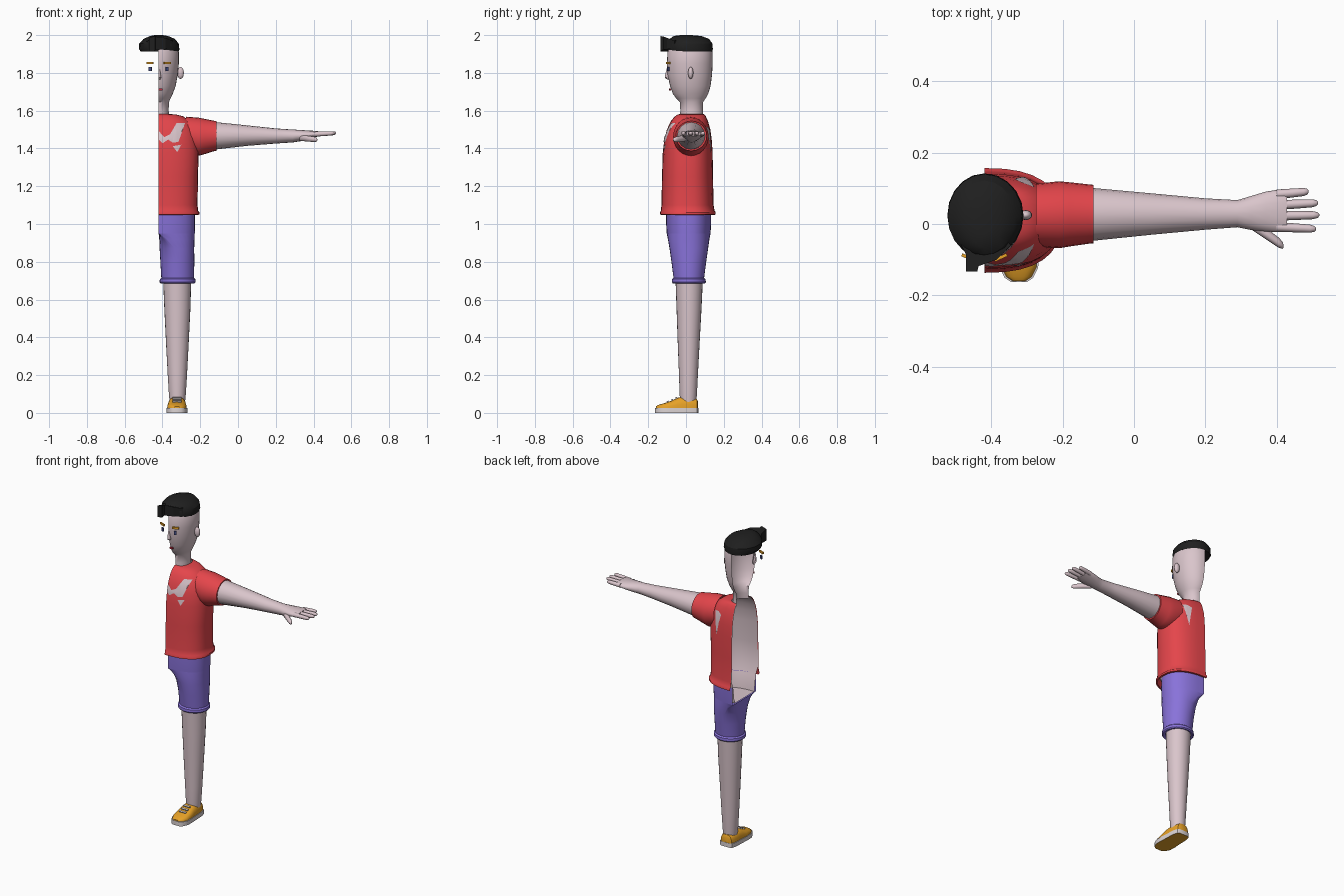
import bpy, bmesh, math
from mathutils import Vector
from mathutils.bvhtree import BVHTree

MID = -0.42  # cut plane of the half figure


def mat(name, r, g, b):
    m = bpy.data.materials.new(name)
    m.diffuse_color = (r, g, b, 1)
    return m


SKIN = mat("skin", 0.70, 0.56, 0.60)
RED = mat("shirt red", 0.78, 0.06, 0.07)
PURPLE = mat("shorts purple", 0.25, 0.17, 0.70)
BLACK = mat("hair black", 0.014, 0.014, 0.014)
ORANGE = mat("shoe orange", 0.80, 0.36, 0.02)
PALE = mat("sole pale", 0.72, 0.66, 0.66)
BLUE = mat("eye blue", 0.06, 0.08, 0.25)
LIP = mat("lip red", 0.55, 0.03, 0.06)


def finish(name, bm, *mats, angle=40):
    bmesh.ops.recalc_face_normals(bm, faces=bm.faces)
    me = bpy.data.meshes.new(name)
    bm.to_mesh(me)
    bm.free()
    for m in mats:
        me.materials.append(m)
    me.shade_smooth()
    me.set_sharp_from_angle(angle=math.radians(angle))
    ob = bpy.data.objects.new(name, me)
    bpy.context.collection.objects.link(ob)
    return ob


def loft(name, rings, m, closed=True, caps=(False, False), angle=40):
    bm = bmesh.new()
    vs = [[bm.verts.new(p) for p in r] for r in rings]
    n = len(vs[0])
    for a, b in zip(vs, vs[1:]):
        for i in range(n if closed else n - 1):
            j = (i + 1) % n
            bm.faces.new((a[i], a[j], b[j], b[i]))
    for want, r in zip(caps, (vs[0], vs[-1])):
        if want:
            bm.faces.new(r)
    return finish(name, bm, m, angle=angle)


def power(v, p):
    return math.copysign(abs(v) ** p, v)


def zring(z, cx, wo, wi, cy, d, p=1.0, n=24, half=False):
    """Horizontal ring with separate outer and inner half widths."""
    out = []
    for i in range(n // 2 + 1 if half else n):
        t = 2 * math.pi * i / n
        s, c = power(round(math.sin(t), 6), p), power(math.cos(t), p)
        out.append((cx + s * (wo if s > 0 else wi), cy - d * c, z))
    return out


def xring(x, cy, ry, cz, rz, n=16):
    return [(x, cy + ry * math.cos(2 * math.pi * i / n),
             cz + rz * math.sin(2 * math.pi * i / n)) for i in range(n)]


def half_loft(name, rows, m, p=1.0, n=32, caps=(False, False), grow=0.0):
    """rows: z, width, centre y, half depth"""
    return loft(name, [zring(z, MID, w + grow, 0, cy, d + grow, p, n, True)
                       for z, w, cy, d in rows], m, False, caps)


def box(name, c, size, m, rot=0.0):
    bm = bmesh.new()
    bmesh.ops.create_cube(bm, size=1)
    for v in bm.verts:
        v.co = Vector(a * b for a, b in zip(v.co, size))
    ob = finish(name, bm, m)
    ob.location = c
    ob.rotation_euler.z = rot
    return ob


def ball(name, c, r, m):
    bm = bmesh.new()
    bmesh.ops.create_uvsphere(bm, u_segments=14, v_segments=8, radius=1)
    for v in bm.verts:
        v.co = Vector(a * b + o for a, b, o in zip(v.co, r, c))
    return finish(name, bm, m, angle=60)


# shirt and the torso beneath it
chest = [(1.10, .206, .008, .138), (1.25, .208, .008, .135), (1.38, .212, .009, .132),
         (1.45, .205, .011, .125), (1.50, .193, .014, .115), (1.545, .165, .018, .098),
         (1.57, .13, .023, .082), (1.58, .09, .027, .070)]
hem = [(1.048, .205, .01, .138), (1.05, .216, .01, .147), (1.062, .216, .01, .147), (1.07, .209, .009, .142)]
shirt = half_loft("shirt", hem + chest + [(1.582, .058, .03, .062)], RED, 0.8)
half_loft("torso", [(.955, .18, .012, .105), (1.05, .19, .012, .118)] + chest, SKIN, 0.8,
          caps=(True, False), grow=-0.006)
sleeve = loft("sleeve", [xring(*r, n=24) for r in [
    (-.275, .025, .088, 1.475, .093), (-.21, .026, .094, 1.462, .101), (-.18, .027, .090, 1.463, .094),
    (-.125, .028, .083, 1.466, .080), (-.114, .028, .082, 1.466, .079), (-.114, .028, .072, 1.466, .070)]], RED)

# skin patches lying on the shirt
trees = []
for ob in (shirt, sleeve):
    trees.append(BVHTree.FromPolygons([v.co[:] for v in ob.data.vertices],
                                      [p.vertices[:] for p in ob.data.polygons]))


def patch(name, pts, side):
    bm = bmesh.new()
    bm.faces.new([bm.verts.new((x, side, z)) for x, z in pts])
    bmesh.ops.triangulate(bm, faces=bm.faces)
    bmesh.ops.subdivide_edges(bm, edges=bm.edges, cuts=4, use_grid_fill=True)
    for v in bm.verts:
        hits = [t.ray_cast(v.co, Vector((0, -side, 0)))[0] for t in trees]
        ys = [h.y * side for h in hits if h]
        v.co.y = side * (max(ys) + 0.003) if ys else side * 0.1
    finish(name, bm, SKIN)


patch("chest_patch", [(-.418, 1.49), (-.39, 1.46), (-.36, 1.475), (-.345, 1.50), (-.325, 1.535), (-.28, 1.535),
                      (-.30, 1.49), (-.315, 1.435), (-.345, 1.43), (-.37, 1.447), (-.40, 1.427), (-.418, 1.445)], -1)
patch("chest_spot", [(-.345, 1.412), (-.30, 1.42), (-.322, 1.38)], -1)
patch("back_patch", [(-.335, 1.50), (-.31, 1.515), (-.28, 1.51), (-.29, 1.46), (-.308, 1.37), (-.322, 1.45)], 1)

# arm, palm, fingers and thumb
loft("arm", [xring(*r) for r in [
    (-.16, .027, .075, 1.467, .073), (-.115, .027, .074, 1.467, .072), (.05, .028, .058, 1.468, .054),
    (.20, .028, .044, 1.466, .040), (.29, .029, .038, 1.466, .034), (.33, .031, .048, 1.468, .030),
    (.37, .035, .056, 1.471, .024), (.41, .037, .060, 1.476, .017), (.43, .037, .056, 1.478, .012)]],
    SKIN, caps=(True, True), angle=60)


def finger(name, a, b, r):
    a, b = Vector(a), Vector(b)
    rows = []
    for f, k in ((0, 1.1), (.5, 1), (.85, .9), (.96, .65), (1, .25)):
        q = a.lerp(b, f)
        rows.append(xring(q.x, q.y, r * k, q.z, r * k, 10))
    loft(name, rows, SKIN, caps=(True, True), angle=60)


for nm, y0, x1, y1 in (("little", .083, .490, .091), ("ring", .053, .517, .059),
                       ("middle", .023, .520, .025), ("index", -.008, .511, -.014)):
    finger(nm + "_finger", (.40, y0, 1.475), (x1, y1, 1.481), .0125)
finger("thumb", (.325, .005, 1.457), (.42, -.062, 1.446), .016)

# shorts: hip half, then leg tube that starts as a D shape
half_loft("shorts_hip", [(1.06, .192, .014, .119), (1.0, .193, .014, .119), (.95, .191, .014, .116)], PURPLE, 0.85)
loft("shorts_leg", [zring(z, cx, wo, wi, cy, d, p, 32) for z, cx, wo, wi, cy, d, p in [
    (.95, MID, .191, 0, .014, .116, .85), (.92, -.375, .145, .042, .014, .110, .88),
    (.87, -.335, .103, .08, .015, .102, .92), (.80, -.323, .092, .088, .015, .092, 1),
    (.715, -.320, .087, .086, .015, .081, 1), (.708, -.320, .094, .094, .015, .089, 1),
    (.692, -.320, .095, .095, .015, .090, 1), (.686, -.320, .090, .090, .015, .085, 1),
    (.690, -.320, .074, .074, .017, .072, 1)]], PURPLE)

# leg
loft("leg", [zring(z, cx, w, w, cy, d) for z, cx, w, cy, d in [
    (.72, -.322, .075, .017, .073), (.55, -.321, .069, .016, .066), (.35, -.321, .059, .014, .057),
    (.20, -.321, .051, .013, .050), (.10, -.321, .045, .012, .046), (.05, -.321, .040, .012, .042)]],
    SKIN, caps=(True, True))

# shoe upper, arched across its length
FX = -.323
foot = [(.064, .024, .060), (.057, .038, .074), (.03, .046, .082), (-.02, .048, .084), (-.045, .049, .080),
        (-.08, .052, .063), (-.12, .050, .050), (-.148, .036, .042), (-.160, .018, .034)]
loft("shoe_upper", [[(FX + w * power(round(math.cos(math.pi * i / 12), 6), .7), y,
                      .022 + (h - .022) * math.sin(math.pi * i / 12) ** .7) for i in range(13)]
                    for y, w, h in foot], ORANGE, False, (True, True))
for i, (y, z) in enumerate(((-.052, .079), (-.074, .069), (-.096, .060))):
    box("lace_%d" % (i + 1), (FX, y, z), (.046, .010, .008), PALE).rotation_euler.x = math.radians(24)

# sole with coloured underside
bm = bmesh.new()
outline = [(FX + w + .004, y) for y, w, h in foot] + [(FX - w - .004, y) for y, w, h in reversed(foot)]
base = bm.faces.new([bm.verts.new((x, y * 1.02, 0)) for x, y in outline])
top = bmesh.ops.extrude_face_region(bm, geom=[base])["geom"]
for v in top:
    if isinstance(v, bmesh.types.BMVert):
        v.co.z = .027
for f in bm.faces:
    f.material_index = 1 if f.calc_center_median().z < .001 else 0
finish("shoe_sole", bm, PALE, ORANGE)

# neck and head
half_loft("head", [(1.565, .056, .03, .062), (1.60, .053, .03, .060), (1.645, .054, .029, .061),
                   (1.665, .063, .026, .078), (1.69, .075, .024, .094), (1.73, .090, .023, .107),
                   (1.79, .101, .020, .118), (1.85, .107, .020, .121), (1.91, .107, .021, .119),
                   (1.95, .090, .022, .105), (1.98, .05, .022, .06)], SKIN, caps=(False, True))
half_loft("nose", [(1.83, .006, -.092, .008), (1.79, .012, -.094, .016), (1.775, .014, -.094, .018),
                   (1.765, .008, -.092, .008)], SKIN, n=12)
ball("ear", (-.304, .025, 1.80), (.018, .014, .032), SKIN)

# face details, present on both sides of the cut plane
for s, side in ((1, "right"), (-1, "left")):
    box(side + "_brow", (MID + s * .046, -.094, 1.852), (.038, .009, .012), ORANGE, s * .42)
    box(side + "_eye", (MID + s * .044, -.094, 1.820), (.015, .009, .022), BLUE, s * .40)
box("mouth", (MID + .010, -.084, 1.712), (.020, .008, .010), LIP, .08)

# hair cap and front quiff
loft("hair", [zring(z, MID, w, w2, cy, d, 1, 20) for z, w, w2, cy, d in [
    (1.912, .106, .094, .024, .116), (1.925, .110, .104, .024, .118), (1.955, .106, .103, .022, .118),
    (1.98, .086, .080, .018, .104), (1.995, .050, .045, .008, .074), (2.0, .02, .02, 0, .03)]],
    BLACK, caps=(True, True), angle=30)
quiff = [(-.505, -.02), (-.472, -.085), (-.472, -.134), (-.440, -.134), (-.436, -.118), (-.385, -.100), (-.345, -.06), (-.40, 0)]
low = [1.925, 1.912, 1.912, 1.915, 1.925, 1.925, 1.93, 1.94]
high = [1.96, 1.972, 1.985, 1.995, 1.992, 1.985, 1.97, 1.997]
loft("hair_quiff", [[(x, y, z) for (x, y), z in zip(quiff, hs)] for hs in (low, high)],
     BLACK, caps=(True, True), angle=25)
